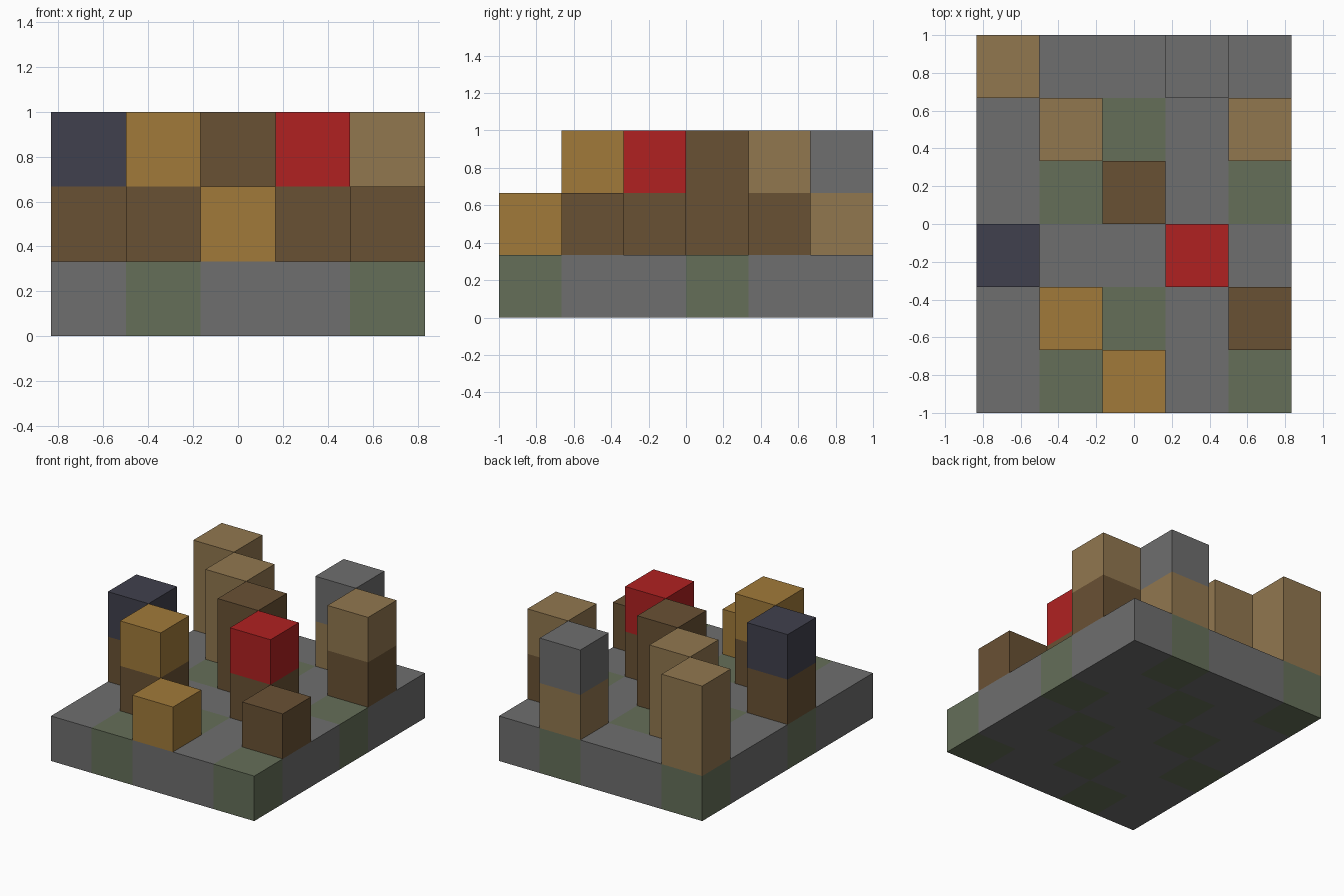
import bpy, bmesh
from mathutils import Matrix, Vector

cube = bpy.data.objects.get("Cube")
if cube:
    bpy.data.objects.remove(cube, do_unlink=True)

COLS, ROWS = 5, 6
U = 2 / ROWS                      # edge of one block
X0, Y0 = -COLS * U / 2, -ROWS * U / 2


def linear(c):
    c /= 255
    return c / 12.92 if c <= 0.04045 else ((c + 0.055) / 1.055) ** 2.4


def material(name, hex_code):
    rgb = [linear(c) for c in bytes.fromhex(hex_code)]
    m = bpy.data.materials.new(name)
    m.use_nodes = True
    m.diffuse_color = (*rgb, 1)
    bsdf = m.node_tree.nodes["Principled BSDF"]
    bsdf.inputs["Base Color"].default_value = (*rgb, 1)
    bsdf.inputs["Roughness"].default_value = 0.9
    return m


stone = material("stone_grey", "6E6E6E")
moss = material("moss_green", "656F59")
brown = material("dark_brown", "695134")
tan = material("tan", "91774F")
ochre = material("ochre", "A17A3A")
red = material("red", "B02121")
navy = material("dark_navy", "40404D")


def block(name, corner, cells, mats, rule, open_bottom=False):
    """Box of whole cells, cut along cell borders; rule(i, j, k) picks the material slot."""
    corner, size = Vector(corner), Vector(cells) * U
    bm = bmesh.new()
    bmesh.ops.create_cube(bm, size=1, matrix=Matrix.Translation(corner + size / 2)
                          @ Matrix.Diagonal((*size, 1)))
    for axis in range(3):
        normal = Vector((axis == 0, axis == 1, axis == 2))
        for n in range(1, cells[axis]):
            bmesh.ops.bisect_plane(bm, geom=bm.verts[:] + bm.edges[:] + bm.faces[:],
                                   plane_co=corner + normal * U * n, plane_no=normal)
    bm.normal_update()
    for f in bm.faces:
        # Step inside the cell behind the face to find its index
        p = (f.calc_center_median() - f.normal * U / 2 - corner) / U
        f.material_index = rule(*(int(c) for c in p))
    if open_bottom:
        bmesh.ops.delete(bm, geom=[f for f in bm.faces if f.normal.z < -0.5], context='FACES')
    mesh = bpy.data.meshes.new(name)
    bm.to_mesh(mesh)
    bm.free()
    for m in mats:
        mesh.materials.append(m)
    bpy.context.collection.objects.link(bpy.data.objects.new(name, mesh))


# Base slab with diagonal mossy cells
block("base_slab", (X0, Y0, 0), (COLS, ROWS, 1), [stone, moss],
      lambda i, j, k: int((i - j) % 3 == 1))

# Pillars: column, row from the front, colours from bottom to top
pillars = {
    "front_stub": (2, 0, [ochre]),
    "side_stub": (4, 1, [brown]),
    "ochre_pillar": (1, 1, [brown, ochre]),
    "navy_pillar": (0, 2, [brown, navy]),
    "red_pillar": (3, 2, [brown, red]),
    "brown_pillar": (2, 3, [brown, brown]),
    "tan_pillar": (1, 4, [tan, tan]),
    "tan_topped_pillar": (4, 4, [brown, tan]),
    "corner_pillar": (0, 5, [tan, tan]),
    "stone_topped_pillar": (3, 5, [tan, stone]),
}
for name, (col, row, colours) in pillars.items():
    block(name, (X0 + col * U, Y0 + row * U, U), (1, 1, len(colours)), colours,
          lambda i, j, k: k, open_bottom=True)
